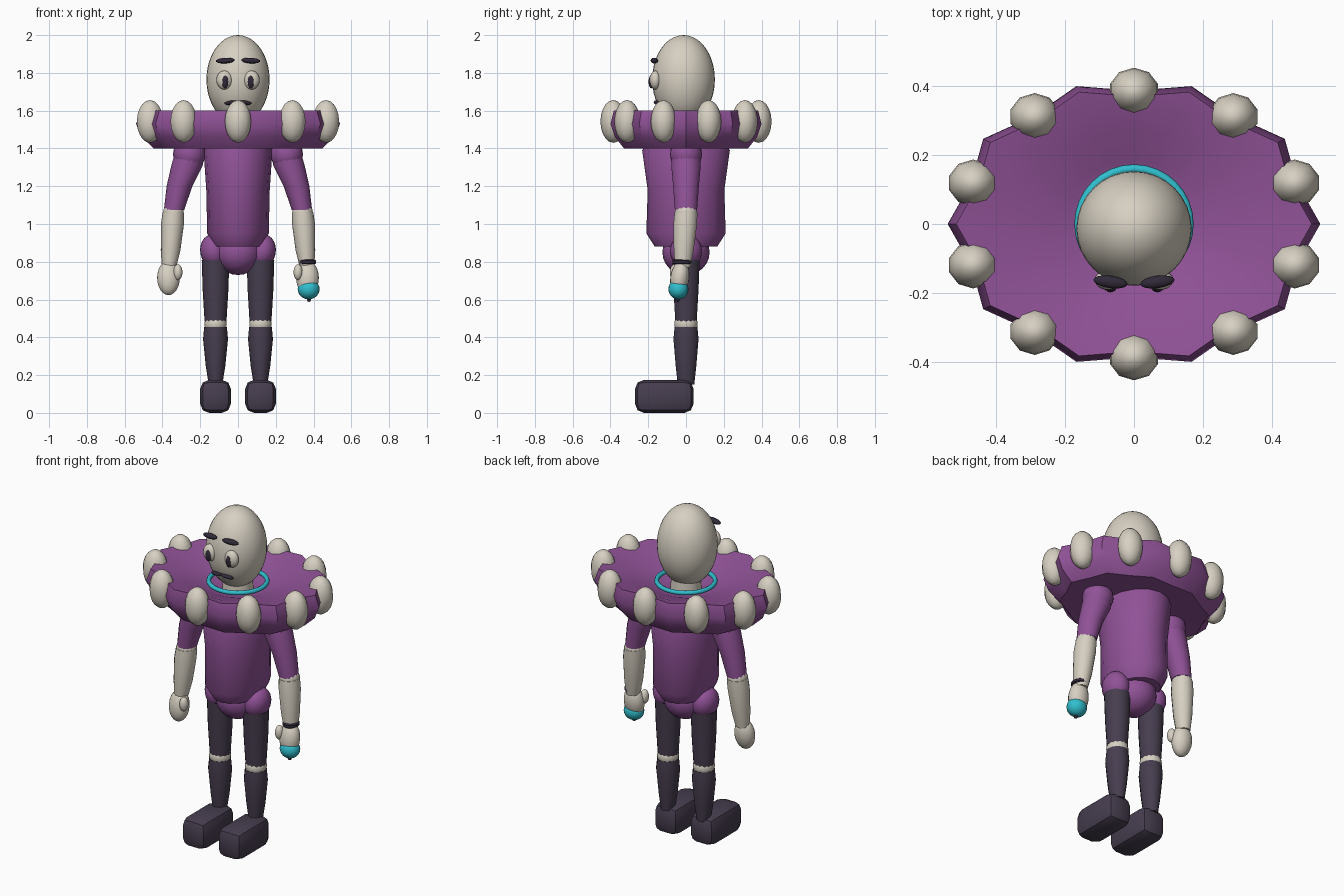
import bpy, bmesh, math
from mathutils import Matrix, Vector, Euler

if "Cube" in bpy.data.objects:
    bpy.data.objects.remove(bpy.data.objects["Cube"])


def material(name, rgb):
    m = bpy.data.materials.new(name)
    m.diffuse_color = (*rgb, 1)
    m.use_nodes = True
    m.node_tree.nodes["Principled BSDF"].inputs["Base Color"].default_value = m.diffuse_color
    return m


BEIGE = material("warm beige", (0.68, 0.63, 0.54))
PURPLE = material("purple cloth", (0.28, 0.085, 0.31))
DARK = material("dark plum", (0.062, 0.047, 0.078))
BLACK = material("near black", (0.03, 0.022, 0.04))
TEAL = material("teal", (0.03, 0.52, 0.62))


def finish(name, bm, mat, angle=40):
    bmesh.ops.recalc_face_normals(bm, faces=bm.faces)
    me = bpy.data.meshes.new(name)
    bm.to_mesh(me)
    bm.free()
    me.materials.append(mat)
    ob = bpy.data.objects.new(name, me)
    bpy.context.collection.objects.link(ob)
    bpy.ops.object.select_all(action='DESELECT')
    ob.select_set(True)
    bpy.context.view_layer.objects.active = ob
    bpy.ops.object.shade_smooth_by_angle(angle=math.radians(angle))
    return ob


def ball(name, mat, loc, radii, rot=(0, 0, 0), seg=20, rings=12):
    bm = bmesh.new()
    bmesh.ops.create_uvsphere(bm, u_segments=seg, v_segments=rings, radius=1)
    turn = Euler([math.radians(a) for a in rot]).to_matrix().to_4x4()
    bm.transform(Matrix.Translation(loc) @ turn @ Matrix.Diagonal((*radii, 1)))
    return finish(name, bm, mat)


def loft(name, mat, rings, n=16, wave=None, angle=40):
    """Skin horizontal rings (cx, cy, z, rx, ry) and cap both ends."""
    bm = bmesh.new()
    loops = []
    for k, (cx, cy, z, rx, ry) in enumerate(rings):
        loop = []
        for i in range(n):
            a = 2 * math.pi * i / n
            s = wave[k] if wave and i % 2 else 1
            loop.append(bm.verts.new((cx + rx * s * math.cos(a), cy + ry * s * math.sin(a), z)))
        loops.append(loop)
    for a, b in zip(loops, loops[1:]):
        for i in range(n):
            j = (i + 1) % n
            bm.faces.new((a[i], a[j], b[j], b[i]))
    bm.faces.new(loops[0])
    bm.faces.new(loops[-1])
    return finish(name, bm, mat, angle)


def ring(name, mat, loc, major, minor):
    bpy.ops.mesh.primitive_torus_add(location=loc, major_radius=major, minor_radius=minor,
                                     major_segments=32, minor_segments=8)
    ob = bpy.context.object
    ob.name = name
    ob.data.materials.append(mat)
    bpy.ops.object.shade_smooth_by_angle(angle=math.radians(60))
    return ob


# Head, neck and necklace
ball("head", BEIGE, (0, -0.013, 1.765), (0.167, 0.166, 0.235), seg=32, rings=20)
loft("neck", BEIGE, [(0, 0, 1.45, 0.09, 0.09), (0, 0, 1.62, 0.08, 0.08)])
ring("necklace", TEAL, (0, 0, 1.55), 0.16, 0.013)

# Face
for s in (-1, 1):
    ball("eye", BEIGE, (s * 0.072, -0.162, 1.762), (0.042, 0.03, 0.05))
    ball("pupil", BLACK, (s * 0.068, -0.184, 1.753), (0.017, 0.014, 0.035))
    ball("eyebrow", BLACK, (s * 0.068, -0.168, 1.865), (0.05, 0.018, 0.015), (0, s * 3, s * 8),
         seg=16, rings=10)
    ball("moustache", BLACK, (s * 0.034, -0.153, 1.643), (0.04, 0.017, 0.011), (0, s * 8, s * 10))

# Scalloped ruff collar: dished top, angled rim, flat underside
collar = [(0.13, 0.13, 1.51), (0.20, 0.19, 1.535), (0.32, 0.27, 1.565), (0.44, 0.345, 1.59),
          (0.515, 0.402, 1.60), (0.54, 0.42, 1.53), (0.51, 0.395, 1.46), (0.445, 0.345, 1.40),
          (0.13, 0.13, 1.41)]
loft("ruff_collar", PURPLE, [(0, 0, z, rx, ry) for rx, ry, z in collar], 20,
     wave=[1, 1, 1, 0.97, 0.92, 0.92, 0.92, 0.94, 1])
for i in range(10):
    a = math.radians(18 + 36 * i)
    ball("collar_bobble", BEIGE, (0.49 * math.cos(a), 0.385 * math.sin(a), 1.543),
         (0.073, 0.068, 0.113), seg=10, rings=10)

# Torso and pelvis
loft("torso", PURPLE, [(0, 0, 0.88, 0.13, 0.165), (0, 0, 0.95, 0.163, 0.21),
                       (0, 0, 1.18, 0.168, 0.203), (0, 0, 1.39, 0.182, 0.232),
                       (0, 0, 1.46, 0.15, 0.19)], 16)
ball("pelvis", PURPLE, (0, 0, 0.85, ), (0.122, 0.125, 0.12))

for s in (-1, 1):
    # Legs
    x = s * 0.119
    ball("hip", PURPLE, (s * 0.13, 0, 0.855), (0.07, 0.085, 0.09), (0, s * 10, 0))
    loft("thigh", DARK, [(x, 0, 0.485, 0.058, 0.058), (x, 0, 0.65, 0.068, 0.068),
                         (x, 0, 0.81, 0.073, 0.074)], 14)
    ball("knee", BEIGE, (x, 0, 0.47), (0.06, 0.062, 0.06), seg=14)
    loft("shin", DARK, [(x, 0, 0.15, 0.036, 0.045), (x, 0, 0.25, 0.052, 0.056),
                        (x, 0, 0.39, 0.066, 0.068), (x, 0, 0.455, 0.06, 0.062)], 14)

    # Chunky bevelled shoe
    bm = bmesh.new()
    bmesh.ops.create_cube(bm, size=1)
    bm.transform(Matrix.Translation((x, -0.115, 0.0875)) @ Matrix.Diagonal((0.163, 0.31, 0.175, 1)))
    bmesh.ops.bevel(bm, geom=bm.edges[:], offset=0.048, segments=2, profile=0.5, affect='EDGES')
    finish("shoe", bm, DARK, 30)

    # Arms
    ball("shoulder", PURPLE, (s * 0.258, 0, 1.37), (0.086, 0.085, 0.09))
    loft("upper_arm", PURPLE, [(s * 0.338, 0, 1.075, 0.054, 0.06), (s * 0.31, 0, 1.20, 0.068, 0.07),
                               (s * 0.27, 0, 1.31, 0.083, 0.08), (s * 0.258, 0, 1.36, 0.08, 0.078)], 14)
    ball("elbow", BEIGE, (s * 0.342, 0, 1.06), (0.056, 0.06, 0.055), seg=14)
    loft("forearm", BEIGE, [(s * 0.365, -0.018, 0.77, 0.038, 0.042), (s * 0.357, -0.012, 0.86, 0.052, 0.054),
                            (s * 0.347, -0.004, 1.0, 0.061, 0.064), (s * 0.342, 0, 1.06, 0.057, 0.062)], 14)
    ball("hand", BEIGE, (s * 0.368, -0.033, 0.715), (0.06, 0.05, 0.092), (-8, 0, 0))
    ball("thumb", BEIGE, (s * 0.318, -0.06, 0.745), (0.024, 0.026, 0.042))

# Held teal ball with dark tip, and wristband
ball("held_ball", TEAL, (0.374, -0.04, 0.655), (0.058, 0.053, 0.054))
ball("ball_tip", BLACK, (0.376, -0.045, 0.602), (0.012, 0.012, 0.014), seg=10, rings=8)
loft("wristband", BLACK, [(0.37, -0.022, 0.787, 0.036, 0.044), (0.368, -0.022, 0.792, 0.045, 0.05),
                          (0.368, -0.022, 0.806, 0.045, 0.05), (0.367, -0.02, 0.812, 0.036, 0.044)], 16)
